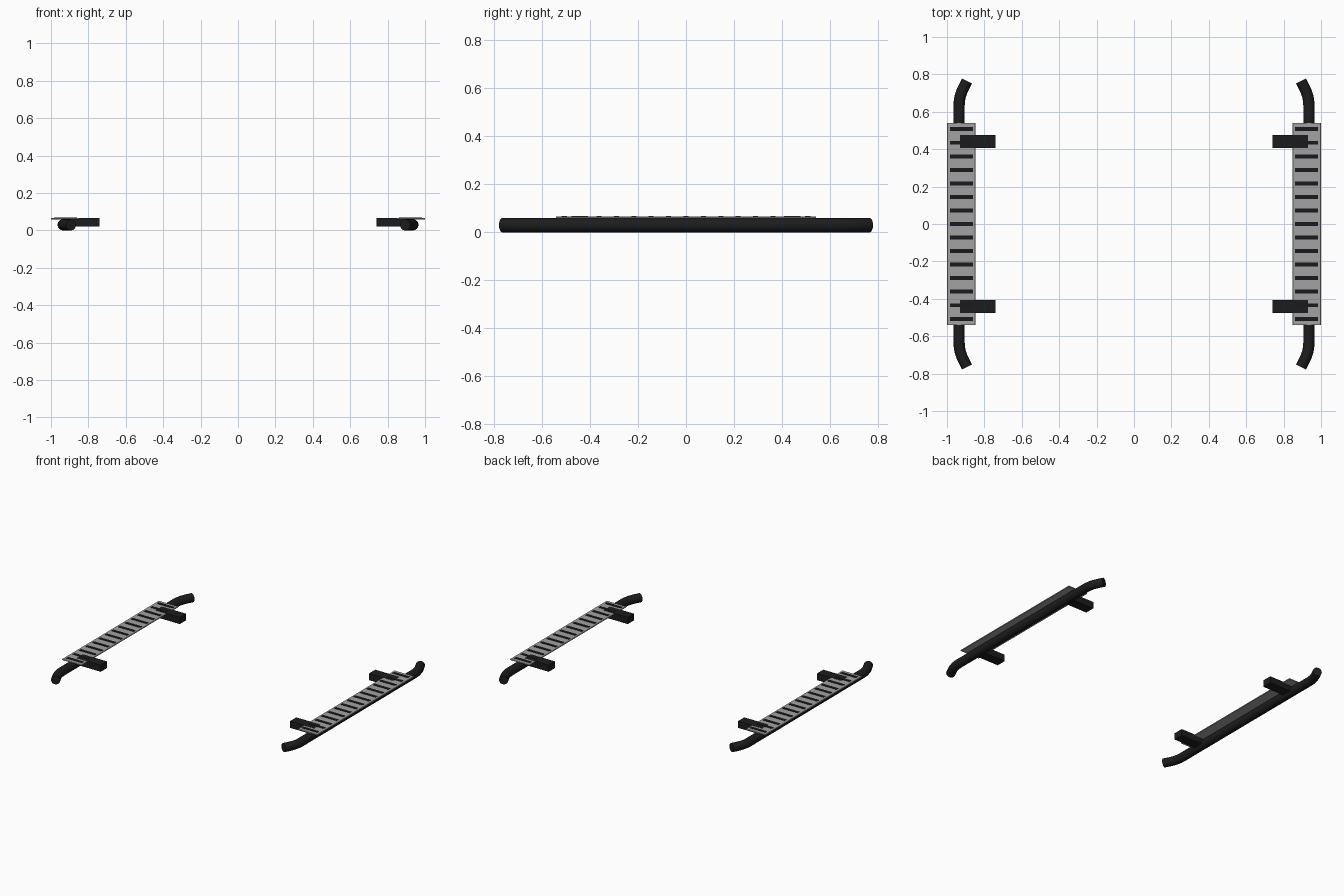
import bpy
from mathutils import Vector

if "Cube" in bpy.data.objects:
    bpy.data.objects.remove(bpy.data.objects["Cube"])


def material(name, rgb):
    m = bpy.data.materials.new(name)
    m.diffuse_color = (*rgb, 1)
    m.use_nodes = True
    m.node_tree.nodes["Principled BSDF"].inputs["Base Color"].default_value = m.diffuse_color
    return m


BLACK = material("black_coat", (0.012, 0.012, 0.013))
METAL = material("plate_metal", (0.36, 0.36, 0.37))
RUBBER = material("rubber", (0.01, 0.01, 0.012))


def box(name, x, y, z, mat, bevel=0.0):
    """Box from (min, max) ranges."""
    lo, hi = Vector((x[0], y[0], z[0])), Vector((x[1], y[1], z[1]))
    bpy.ops.mesh.primitive_cube_add(size=1, location=(lo + hi) / 2)
    ob = bpy.context.object
    ob.name = name
    ob.scale = hi - lo
    bpy.ops.object.transform_apply(location=False, rotation=False, scale=True)
    ob.data.materials.append(mat)
    if bevel:
        mod = ob.modifiers.new("edge", 'BEVEL')
        mod.width = bevel
        mod.segments = 1
    return ob


def tube(name, points, radius, mat):
    """Round capped tube along a path."""
    cu = bpy.data.curves.new(name, 'CURVE')
    cu.dimensions = '3D'
    cu.bevel_depth = radius
    cu.bevel_resolution = 6
    cu.use_fill_caps = True
    sp = cu.splines.new('POLY')
    sp.points.add(len(points) - 1)
    for p, co in zip(sp.points, points):
        p.co = (*co, 1)
    ob = bpy.data.objects.new(name, cu)
    bpy.context.collection.objects.link(ob)
    bpy.ops.object.select_all(action='DESELECT')
    ob.select_set(True)
    bpy.context.view_layer.objects.active = ob
    bpy.ops.object.convert(target='MESH')
    ob = bpy.context.object
    ob.name = name
    ob.data.materials.append(mat)
    bpy.ops.object.shade_smooth_by_angle()


# Half of the tube path: straight run, rounded bend, inward end
a, b, c = Vector((0.935, 0.635, 0.03)), Vector((0.935, 0.68, 0.03)), Vector((0.915, 0.721, 0.03))
half = [a * (1 - t) ** 2 + b * 2 * t * (1 - t) + c * t * t for t in (0, .25, .5, .75, 1)]
half.append(Vector((0.893, 0.765, 0.03)))
path = [Vector((p.x, -p.y, p.z)) for p in reversed(half)] + half

for side, s in (("left", -1), ("right", 1)):
    def xr(inner, outer):
        return sorted((s * inner, s * outer))

    # Main tube
    tube(f"{side}_tube", [(s * p.x, p.y, p.z) for p in path], 0.03, BLACK)
    # Step plate
    box(f"{side}_step_plate", xr(0.847, 1.0), (-0.541, 0.541), (0.058, 0.066), METAL, 0.002)
    # Grip strips across the plate
    for i in range(15):
        y = (i - 7) * 0.0724
        box(f"{side}_grip_strip_{i + 1}", xr(0.861, 0.983), (y - 0.0105, y + 0.0105),
            (0.062, 0.0685), RUBBER)
    # Mounting brackets
    for end, e in (("front", -1), ("back", 1)):
        y = e * 0.442
        box(f"{side}_{end}_bracket", xr(0.741, 0.93), (y - 0.035, y + 0.035),
            (0.02, 0.067), BLACK)
